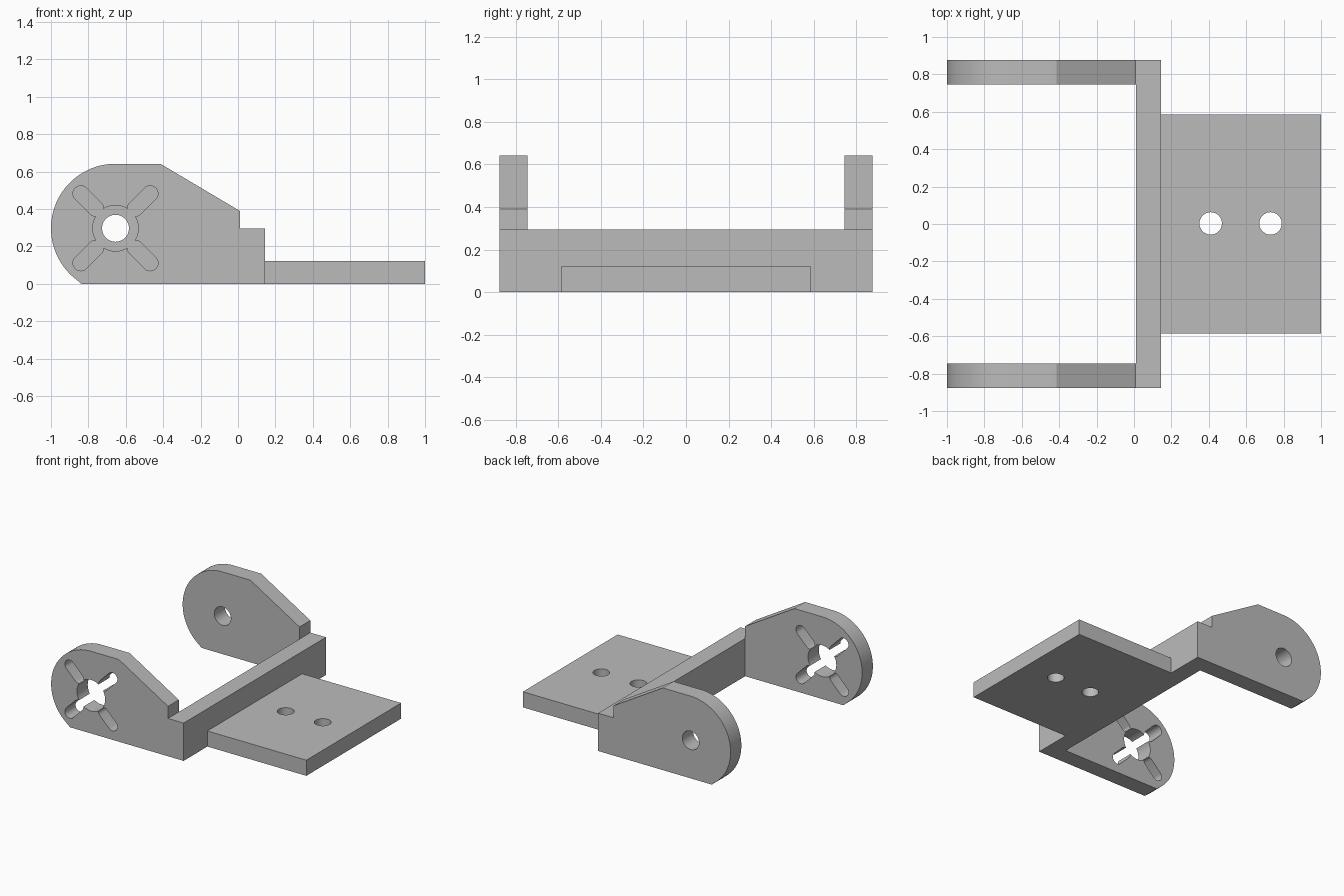
import bpy, bmesh
from math import sin, cos, pi, radians, atan2
from mathutils import Matrix, Vector

cube = bpy.data.objects.get("Cube")
if cube:
    bpy.data.objects.remove(cube, do_unlink=True)

# Single grey finish
grey = bpy.data.materials.new("matte_grey")
grey.use_nodes = True
colour = (0.5, 0.5, 0.5, 1)
grey.diffuse_color = colour
grey.node_tree.nodes["Principled BSDF"].inputs["Base Color"].default_value = colour

PIVOT = Vector((-0.655, 0.297))
HALF_W, INNER_W = 0.878, 0.745
BAR_X0, BAR_X1, BAR_H = 0.01, 0.145, 0.295


def prism(name, outline, depth, matrix):
    """Extrude a 2D outline along local z, then place it with the matrix."""
    bm = bmesh.new()
    face = bm.faces.new([bm.verts.new((u, v, 0)) for u, v in outline])
    top = bmesh.ops.extrude_face_region(bm, geom=[face])["geom"]
    moved = [g for g in top if isinstance(g, bmesh.types.BMVert)]
    bmesh.ops.translate(bm, verts=moved, vec=(0, 0, depth))
    bm.transform(matrix)
    bmesh.ops.recalc_face_normals(bm, faces=bm.faces)
    mesh = bpy.data.meshes.new(name)
    bm.to_mesh(mesh)
    bm.free()
    mesh.materials.append(grey)
    obj = bpy.data.objects.new(name, mesh)
    bpy.context.collection.objects.link(obj)
    return obj


def arc(centre, r, start, end, n):
    return [(centre[0] + r * cos(start + (end - start) * i / n),
             centre[1] + r * sin(start + (end - start) * i / n)) for i in range(n + 1)]


def circle(centre, r, n=48):
    return arc(centre, r, 0, 2 * pi, n)[:-1]


def slot(centre, angle, near, far, r):
    """Round-ended slot pointing away from the centre."""
    d = Vector((cos(angle), sin(angle)))
    return (arc(centre + d * far, r, angle - pi / 2, angle + pi / 2, 12)
            + arc(centre + d * near, r, angle + pi / 2, angle + 3 * pi / 2, 12))


def rect(x0, x1, y0, y1):
    return [(x0, y0), (x1, y0), (x1, y1), (x0, y1)]


def cut(obj, cutters):
    bpy.context.view_layer.objects.active = obj
    for cutter in cutters:
        cutter.hide_render = True
        mod = obj.modifiers.new("hole", 'BOOLEAN')
        mod.operation, mod.solver, mod.object = 'DIFFERENCE', 'EXACT', cutter
        bpy.ops.object.modifier_apply(modifier=mod.name)
        bpy.data.objects.remove(cutter, do_unlink=True)


def upright(y):
    """Stand an outline up in the xz plane, extruding towards -y from y."""
    return Matrix.Translation((0, y, 0)) @ Matrix.Rotation(pi / 2, 4, 'X')


# Side arms: rounded nose, sloped shoulder and a step down to the crossbar
bottom = atan2(-PIVOT.y, -0.185)
arm_outline = arc(PIVOT, 0.345, pi / 2, 2 * pi + bottom, 40)
arm_outline[-1] = (arm_outline[-1][0], 0)
arm_outline += [(BAR_X1, 0), (BAR_X1, BAR_H), (BAR_X0, BAR_H), (BAR_X0, 0.39), (-0.415, 0.642)]
thick = HALF_W - INNER_W
front_arm = prism("front_arm", arm_outline, thick, upright(-INNER_W))
back_arm = prism("back_arm", arm_outline, thick, upright(HALF_W))

# Pivot hole at the back, hub hole with four diagonal slots at the front
cut(back_arm, [prism("pivot_cutter", circle(PIVOT, 0.072), 0.4, upright(1))])
hub = [circle(PIVOT, 0.122)]
hub += [slot(PIVOT, radians(45 + 90 * i), 0.15, 0.262, 0.042) for i in range(4)]
cut(front_arm, [prism("hub_cutter", o, 0.4, upright(-0.6)) for o in hub])

# Crossbar between the arms
crossbar = prism("crossbar", rect(BAR_X0, BAR_X1, -INNER_W, INNER_W), BAR_H, Matrix())

# Mounting plate with two screw holes
plate = prism("mounting_plate", rect(BAR_X1, 1, -0.585, 0.585), 0.122, Matrix())
below = Matrix.Translation((0, 0, -0.1))
cut(plate, [prism("screw_cutter", circle((x, 0.003), 0.06), 0.4, below) for x in (0.41, 0.73)])

# Smooth the round walls and keep the edges crisp
bpy.ops.object.select_all(action='DESELECT')
for obj in (front_arm, back_arm, crossbar, plate):
    obj.select_set(True)
bpy.context.view_layer.objects.active = front_arm
bpy.ops.object.shade_smooth_by_angle(angle=radians(30))
